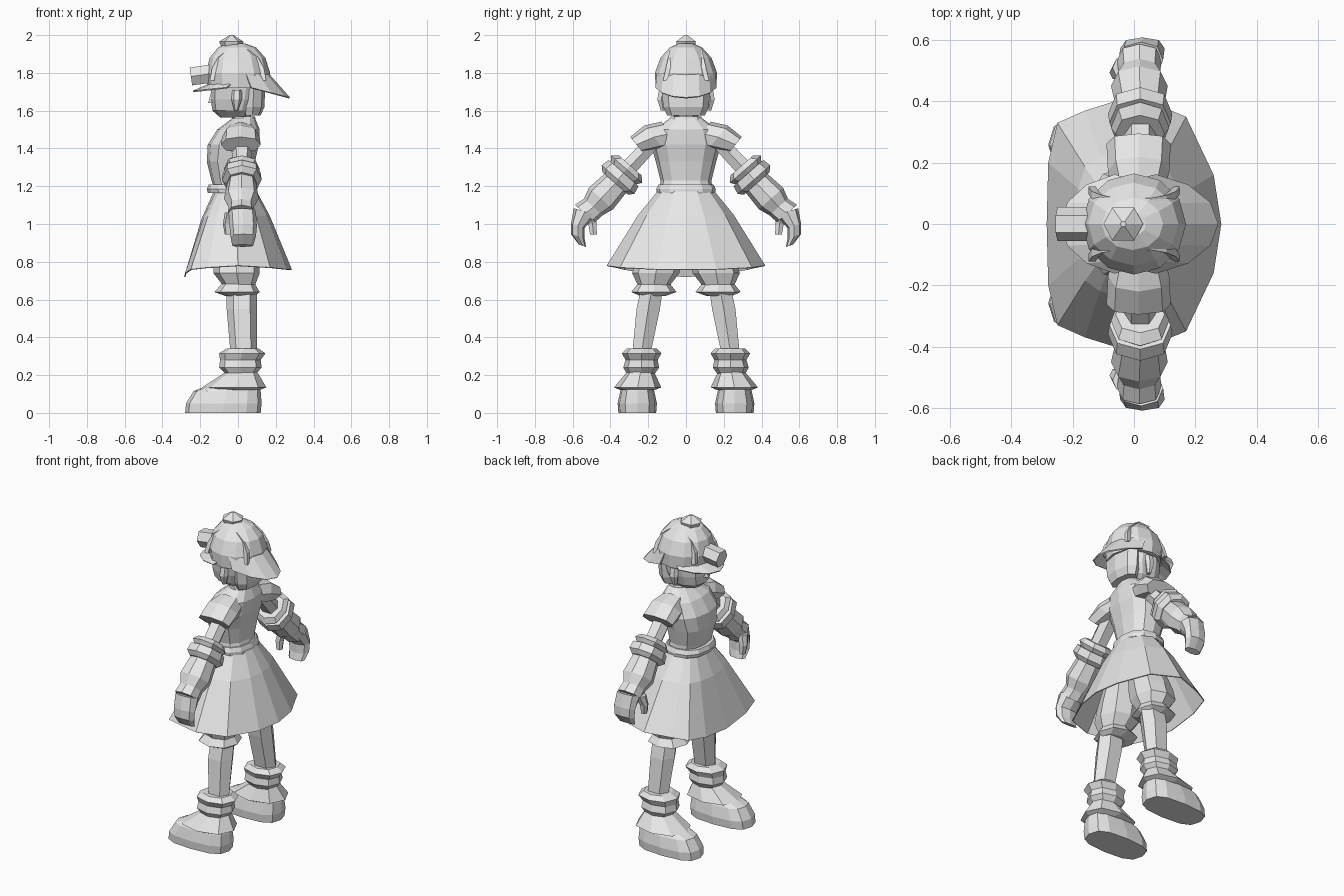
import bpy, bmesh, math
from mathutils import Vector

cube = bpy.data.objects.get("Cube")
if cube:
    bpy.data.objects.remove(cube, do_unlink=True)

clay = bpy.data.materials.new("light grey")
clay.use_nodes = True
clay.diffuse_color = (0.8, 0.8, 0.8, 1)
clay.node_tree.nodes["Principled BSDF"].inputs["Base Color"].default_value = (0.8, 0.8, 0.8, 1)


def finish(name, bm, thickness=0):
    """Turn a bmesh into a flat shaded object, optionally with a thin shell."""
    bmesh.ops.recalc_face_normals(bm, faces=bm.faces)
    mesh = bpy.data.meshes.new(name)
    bm.to_mesh(mesh)
    bm.free()
    mesh.materials.append(clay)
    obj = bpy.data.objects.new(name, mesh)
    bpy.context.collection.objects.link(obj)
    if thickness:
        shell = obj.modifiers.new("shell", "SOLIDIFY")
        shell.thickness = thickness
    return obj


def skin(name, rings, closed=True, caps=True, thickness=0):
    """Bridge rows of points with quads."""
    bm = bmesh.new()
    loops = [[bm.verts.new(p) for p in ring] for ring in rings]
    count = len(loops[0])
    for low, high in zip(loops, loops[1:]):
        for i in range(count if closed else count - 1):
            j = (i + 1) % count
            bm.faces.new((low[i], low[j], high[j], high[i]))
    if caps:
        bm.faces.new(loops[0])
        bm.faces.new(loops[-1])
    return finish(name, bm, thickness)


def power(v, p):
    return math.copysign(abs(v) ** p, v)


def loft(name, rows, sides=8, across=(0, 1, 0), side=1, square=0.85):
    """Rows are: min x, max x, centre y, centre z, radius along 'across'."""
    rings = []
    for x0, x1, y, z, r in rows:
        ring = []
        for i in range(sides):
            a = math.tau * i / sides
            p = Vector(((x0 + x1) / 2, y, z)) + Vector(across) * r * power(math.sin(a), square)
            p.x += (x1 - x0) / 2 * power(math.cos(a), square)
            p.y *= side
            ring.append(p)
        rings.append(ring)
    return skin(name, rings)


# Skirt: hem outline swept up to the waist
half = [(.285, 0, .76), (.26, .16, .76), (.17, .35, .77), (0, .42, .78),
        (-.16, .37, .77), (-.25, .33, .76), (-.28, .2, .74), (-.285, 0, .72)]
hem = half + [(x, -y, z) for x, y, z in half[-2:0:-1]]
waist = []
for x, y, z in hem:
    a = math.atan2(y / .42, x / .285)
    waist.append(Vector((.11 * math.cos(a) - .015, .145 * math.sin(a), 1.18)))
hem = [Vector(p) for p in hem]
middle = [w.lerp(h, .33) + Vector((w.x, w.y, 0)) * .12 for w, h in zip(waist, hem)]
skin("skirt", [hem, middle, waist], caps=False, thickness=.006)

# Torso, belt, neck and collar
loft("torso", [(-.12, .09, 0, 1.17, .14), (-.14, .075, 0, 1.23, .135), (-.165, .09, 0, 1.33, .16),
               (-.16, .11, 0, 1.42, .185), (-.11, .115, 0, 1.5, .165), (-.03, .09, 0, 1.56, .085)], 12)
loft("belt", [(-.16, .1, 0, 1.165, .155), (-.165, .1, 0, 1.185, .158), (-.155, .09, 0, 1.21, .145)], 12)
loft("collar", [(-.035, .095, 0, 1.545, .09), (-.03, .09, 0, 1.57, .08)])
loft("neck", [(-.03, .07, 0, 1.53, .05), (-.03, .07, 0, 1.62, .05)])

# Head, back hair and nose
loft("head", [(-.095, .05, 0, 1.565, .06), (-.135, .09, 0, 1.6, .105), (-.145, .12, 0, 1.66, .125),
              (-.14, .13, 0, 1.75, .14)], 10)
loft("back_hair", [(.03, .12, 0, 1.575, .1), (.02, .14, 0, 1.62, .12), (.02, .145, 0, 1.76, .135)])
loft("nose", [(-.158, -.12, 0, 1.64, .018), (-.145, -.12, 0, 1.69, .01)], 4)

# Cap with knob, brims and front lamp
loft("cap", [(-.16, .16, 0, 1.72, .16), (-.17, .17, 0, 1.8, .165), (-.15, .145, 0, 1.88, .135),
             (-.105, .095, 0, 1.935, .085), (-.06, .04, 0, 1.955, .04)], 12, square=1)
loft("cap_knob", [(-.08, .01, 0, 1.92, .045), (-.1, .03, 0, 1.965, .06), (-.045, -.025, 0, 2, .01)], 6)


def brim(name, facing, reach, z_in, z_out, drop):
    inner, outer = [], []
    for k in range(-3, 4):
        a = math.radians(25 * k)
        c, s = math.cos(a), math.sin(a)
        inner.append((facing * .16 * c, .16 * s, z_in))
        outer.append((facing * (.17 + reach) * c, .168 * s, z_out - drop * c))
    skin(name, [inner, outer], closed=False, caps=False, thickness=.008)


brim("rear_brim", 1, .105, 1.8, 1.74, .07)
brim("front_brim", -1, .07, 1.74, 1.73, .025)

bpy.ops.mesh.primitive_cylinder_add(vertices=6, radius=.055, depth=.13, location=(-.185, 0, 1.79),
                                    rotation=(0, math.radians(82), 0))
lamp = bpy.context.object
lamp.name = "cap_lamp"
lamp.data.materials.append(clay)

for side, label in ((-1, "left"), (1, "right")):
    # Cap ridge running front to back
    rings = []
    for k in range(9):
        a = math.pi * k / 8
        c, s = math.cos(a), math.sin(a)
        rings.append([(c * (.135 + h), side * (.11 - .04 * s + w), 1.76 + s * (.16 + h))
                      for h, w in ((-.01, -.012), (.014, -.012), (.014, .012), (-.01, .012))])
    skin(label + "_cap_ridge", rings)

    loft(label + "_ear", [(-.02, .0, .12, 1.6, .015), (-.035, .02, .13, 1.66, .025),
                          (-.03, .02, .125, 1.71, .02)], 6, side=side)

    # Sleeve and arm, tilted along the arm direction
    tilt = (0, .63, .77)
    loft(label + "_sleeve", [(-.06, .09, .08, 1.48, .08), (-.085, .115, .17, 1.46, .08),
                             (-.09, .12, .262, 1.42, .053)], 8, tilt, side)
    tilt = (0, .75, .66)
    loft(label + "_upper_arm", [(-.035, .075, .17, 1.44, .045), (-.03, .07, .32, 1.28, .05)], 6, tilt, side)
    loft(label + "_cuff", [(-.06, .1, .295, 1.31, .08), (-.075, .115, .315, 1.29, .11),
                           (-.05, .09, .335, 1.265, .085)], 8, tilt, side)
    loft(label + "_cuff_band", [(-.08, .12, .33, 1.27, .105), (-.085, .125, .36, 1.235, .115),
                                (-.06, .1, .375, 1.215, .09)], 8, tilt, side)
    loft(label + "_glove", [(-.055, .095, .365, 1.225, .075), (-.075, .11, .45, 1.135, .086),
                            (-.05, .085, .49, 1.09, .066), (-.055, .09, .535, 1.055, .07)], 8, tilt, side)
    loft(label + "_fingers", [(-.05, .095, .535, 1.065, .062), (-.045, .1, .573, .99, .038),
                              (-.04, .095, .573, .935, .038), (-.03, .08, .548, .885, .02)],
         8, (0, .95, .3), side)
    loft(label + "_thumb", [(-.07, -.01, .51, 1.06, .035), (-.08, -.03, .495, 1, .025),
                            (-.07, -.035, .49, .945, .02)], 6, side=side)

    # Short trousers with a frill
    loft(label + "_trouser_leg", [(-.1, .1, .1, .98, .09), (-.13, .115, .14, .82, .12),
                                  (-.13, .115, .16, .74, .125), (-.08, .09, .17, .675, .085)], 8, side=side)
    loft(label + "_knee_frill", [(-.08, .085, .17, .69, .08), (-.125, .115, .17, .64, .12),
                                 (-.07, .09, .175, .62, .07)], 8, side=side)

    # Leg, ankle cuff, ankle frill and shoe
    loft(label + "_shin", [(-.06, .1, .18, .66, .065), (-.06, .1, .2, .55, .07),
                           (-.04, .1, .235, .32, .055)], 6, side=side)
    loft(label + "_ankle_cuff", [(-.06, .09, .24, .2, .07), (-.1, .125, .237, .24, .095),
                                 (-.095, .12, .235, .28, .085), (-.1, .145, .235, .315, .105),
                                 (-.06, .11, .235, .34, .08)], 8, side=side)
    loft(label + "_ankle_frill", [(-.06, .1, .24, .22, .07), (-.19, .15, .256, .135, .125),
                                  (-.1, .11, .256, .12, .09)], 8, side=side)
    loft(label + "_shoe", [(-.28, .12, .258, 0, .1), (-.275, .125, .258, .05, .104),
                           (-.235, .12, .258, .115, .09), (-.15, .11, .255, .15, .075),
                           (-.05, .09, .245, .21, .06)], 12, side=side, square=.7)
